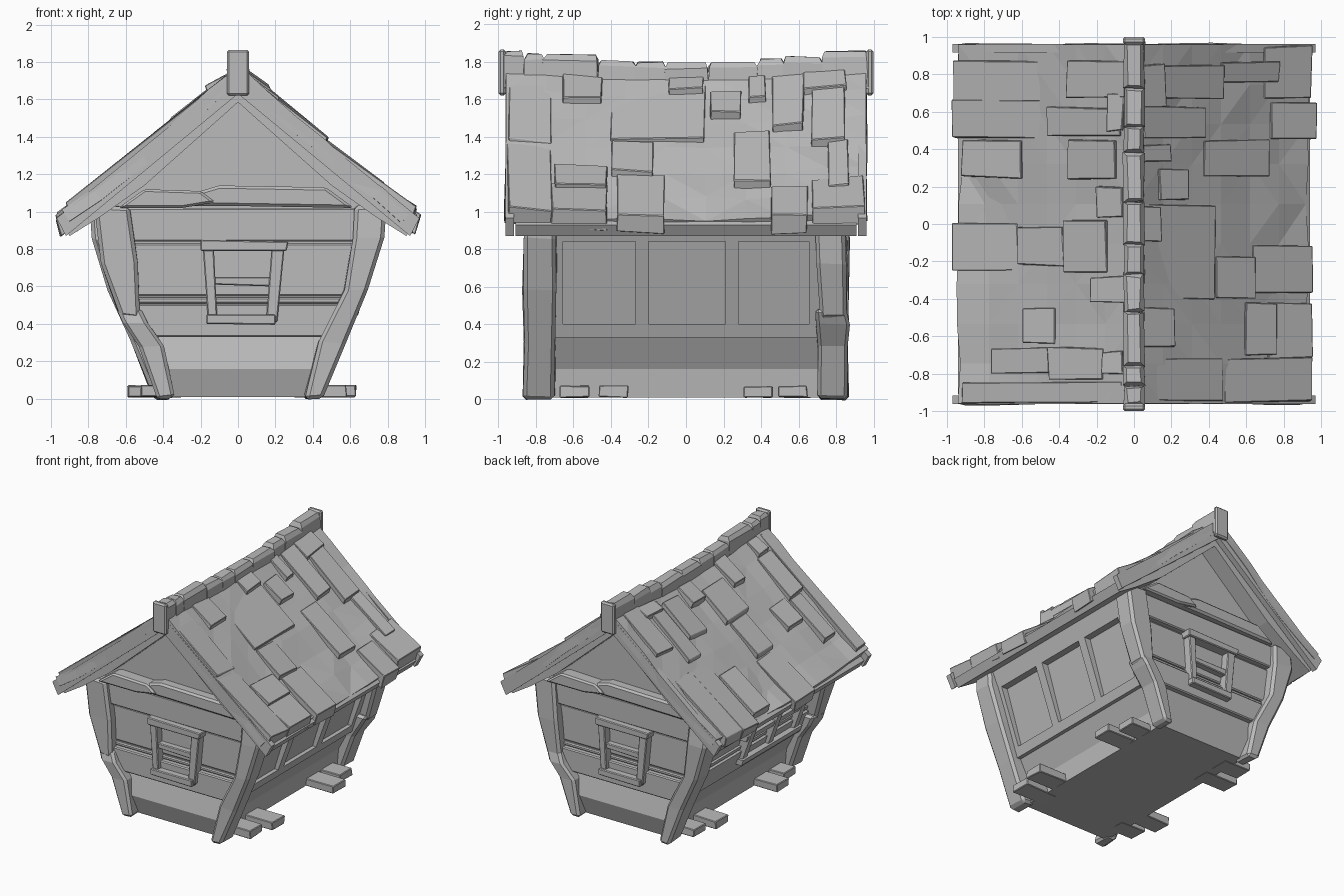
import bpy, bmesh, random
from mathutils import Vector

random.seed(4)
if "Cube" in bpy.data.objects:
    bpy.data.objects.remove(bpy.data.objects["Cube"], do_unlink=True)

wood = bpy.data.materials.new("weathered_grey")
wood.use_nodes = True
GREY = (0.5, 0.5, 0.5, 1)
wood.diffuse_color = GREY
wood.node_tree.nodes["Principled BSDF"].inputs["Base Color"].default_value = GREY


def rings(name, sections, turn=1, bevel=0, jitter=0, cap=True):
    """Skin matching point rings; turn=-1 spins the part half way round z."""
    bm = bmesh.new()
    loops = []
    for ring in sections:
        pts = [Vector(p) + Vector([random.uniform(-jitter, jitter) for _ in p]) for p in ring]
        loops.append([bm.verts.new((p.x * turn, p.y * turn, p.z)) for p in pts])
    for a, b in zip(loops, loops[1:]):
        for i in range(len(a)):
            j = (i + 1) % len(a)
            if cap or j:
                bm.faces.new((a[i], a[j], b[j], b[i]))
    if cap:
        bm.faces.new(loops[0][::-1])
        bm.faces.new(loops[-1])
        bmesh.ops.recalc_face_normals(bm, faces=bm.faces)
    mesh = bpy.data.meshes.new(name)
    bm.to_mesh(mesh)
    bm.free()
    mesh.materials.append(wood)
    obj = bpy.data.objects.new(name, mesh)
    bpy.context.collection.objects.link(obj)
    if bevel:
        mod = obj.modifiers.new("worn_edges", "BEVEL")
        mod.width, mod.segments = bevel, 1
    return obj


def prism(name, outline, y0, y1, **kw):
    """Extrude an x-z outline along y."""
    return rings(name, [[(x, y, z) for x, z in outline] for y in (y0, y1)], **kw)


def column(name, sections, **kw):
    """Stack rectangles (z, x0, x1, y0, y1)."""
    return rings(name, [[(a, c, z), (b, c, z), (b, d, z), (a, d, z)]
                        for z, a, b, c, d in sections], **kw)


def box(name, x0, x1, y0, y1, z0, z1, **kw):
    return column(name, [(z0, x0, x1, y0, y1), (z1, x0, x1, y0, y1)], **kw)


def wall_x(z):
    return 0.49 + (z - 0.33) * 0.36


def roof_z(x, y):
    return 1.79 - 0.88 * x + 0.15 * max(0, x - 0.7) - 0.05 * (1 - y * y)


# Body: flared walls with a bulging plinth, and a gable block above
column("house_body", [(z, -x, x, -y, y) for z, x, y in
       ((0.01, 0.385, 0.765), (0.16, 0.40, 0.815), (0.33, 0.49, 0.77), (1.0, 0.70, 0.77))])
prism("gable_block", [(-0.76, 0.98), (0.76, 0.98), (0, 1.66)], -0.77, 0.77)


def end_board(name, z0, z1, y, turn):
    a, b = wall_x(z0), wall_x(z1)
    prism(name, [(-a, z0), (a, z0), (b, z1), (-b, z1)], -y, -0.74, turn=turn, bevel=0.008)


def side_board(name, turn, y0, y1, z0, z1, depth):
    a, b = wall_x(z0), wall_x(z1)
    prism(name, [(a - 0.03, z0), (a + depth, z0), (b + depth, z1), (b - 0.03, z1)],
          y0, y1, turn=turn)


# Both ends: planks, crooked beam, window, corner posts, steps
for turn, end in ((1, "front"), (-1, "back")):
    end_board(end + "_top_plank", 0.84, 1.02, 0.815, turn)
    end_board(end + "_middle_plank", 0.55, 0.83, 0.785, turn)
    end_board(end + "_thin_plank", 0.51, 0.54, 0.79, turn)
    end_board(end + "_low_plank", 0.33, 0.505, 0.815, turn)
    prism(end + "_beam_left", [(-0.64, 1.02), (-0.3, 1.02), (-0.12, 1.05), (-0.2, 1.11),
          (-0.5, 1.12)], -0.87, -0.75, turn=turn, bevel=0.012)
    prism(end + "_beam_right", [(-0.28, 1.03), (0, 1.03), (0.62, 1.02), (0.47, 1.13),
          (-0.1, 1.14), (-0.2, 1.11)], -0.85, -0.75, turn=turn, bevel=0.015)
    # Window frame
    kw = dict(turn=turn, bevel=0.006)
    prism(end + "_window_left", [(-0.16, 0.41), (-0.11, 0.41), (-0.13, 0.83), (-0.19, 0.83)],
          -0.85, -0.76, **kw)
    prism(end + "_window_right", [(0.15, 0.41), (0.21, 0.41), (0.25, 0.82), (0.18, 0.82)],
          -0.85, -0.76, **kw)
    prism(end + "_window_head", [(-0.2, 0.79), (0.26, 0.79), (0.27, 0.84), (-0.2, 0.85)],
          -0.865, -0.76, **kw)
    prism(end + "_window_sill", [(-0.17, 0.40), (0.2, 0.395), (0.2, 0.45), (-0.17, 0.45)],
          -0.87, -0.76, **kw)
    prism(end + "_window_bar", [(-0.13, 0.61), (0.18, 0.60), (0.18, 0.65), (-0.13, 0.65)],
          -0.835, -0.76, **kw)
    # Notched post made of two timbers, and a single bent post
    column(end + "_post_upper", [(0.43, -0.63, -0.52, -0.86, -0.72),
           (0.72, -0.73, -0.54, -0.86, -0.70), (1.03, -0.77, -0.58, -0.85, -0.69)],
           turn=turn, bevel=0.02, jitter=0.008)
    column(end + "_post_lower", [(0, -0.43, -0.34, -0.86, -0.70),
           (0.28, -0.53, -0.40, -0.86, -0.70), (0.40, -0.61, -0.48, -0.87, -0.69),
           (0.48, -0.65, -0.52, -0.85, -0.69)], turn=turn, bevel=0.018, jitter=0.006)
    column(end + "_post_bent", [(0, 0.35, 0.45, -0.87, -0.70),
           (0.3, 0.43, 0.57, -0.86, -0.70), (0.58, 0.57, 0.69, -0.87, -0.69),
           (0.86, 0.61, 0.78, -0.87, -0.69), (1.03, 0.62, 0.79, -0.85, -0.70)],
           turn=turn, bevel=0.02, jitter=0.008)
    # Stub planks at ground level
    for y, reach in ((-0.595, 0.56), (-0.385, 0.61), (0.385, 0.61), (0.57, 0.54)):
        box("step_plank", 0.3, reach + 0.02 * turn, y - 0.077, y + 0.077, 0.01, 0.07,
            turn=turn, bevel=0.005, jitter=0.004)

# Left wall: framed panels
side_board("left_bottom_rail", 1, -0.72, 0.72, 0.33, 0.40, 0.03)
side_board("left_top_rail", 1, -0.72, 0.72, 0.84, 0.98, 0.03)
for y in (-0.69, -0.235, 0.245, 0.69):
    side_board("left_mullion", 1, y - 0.035, y + 0.035, 0.39, 0.85, 0.03)

# Right wall: planks and a wide window (half-turned, so y is reversed)
side_board("right_low_plank", -1, -0.72, 0.72, 0.335, 0.505, 0.03)
side_board("right_thin_plank", -1, -0.72, 0.72, 0.515, 0.545, 0.012)
side_board("right_top_plank", -1, -0.72, 0.72, 0.845, 0.98, 0.03)
for y in (-0.1, 0.225, 0.55):
    side_board("right_window_jamb", -1, y - 0.028, y + 0.028, 0.42, 0.83, 0.06)
for z, d in ((0.40, 0.08), (0.60, 0.05), (0.80, 0.08)):
    side_board("right_window_rail", -1, -0.15, 0.6, z, z + 0.045, d)

# Roof shingles as (inner x, outer x, y from, y to) on each slope
left_tiles = [(.04, .17, .63, .85), (.05, .48, .67, .85), (.47, .78, .76, .87),
              (.05, .38, .46, .63), (.05, .2, .33, .42), (.14, .29, .13, .29),
              (.04, .15, -.09, .09), (.44, .65, -.4, -.17), (.05, .22, -.66, -.45),
              (.6, .76, -.7, -.42), (.48, .95, -.95, -.72), (.38, .72, .25, .45),
              (.73, .98, .46, .65), (.64, .96, -.37, -.12), (.05, .44, -.4, .1),
              (.05, .48, -.95, -.72), (.72, .95, -.72, -.42), (.7, .95, .67, .95)]
right_tiles = [(.05, .36, .67, .87), (.5, .97, .66, .87), (.46, .97, .46, .66),
               (.08, .47, .47, .62), (.06, .15, .5, .7), (.6, .92, .25, .45),
               (.1, .36, .24, .45), (.06, .2, .04, .2), (.15, .38, -.26, .02),
               (.62, .98, -.25, 0), (.38, .63, -.22, -.02), (.05, .23, -.42, -.28),
               (.43, .6, -.64, -.45), (.46, .76, -.8, -.66), (.17, .46, -.83, -.66),
               (.06, .17, -.8, -.68), (.06, .92, -.95, -.85)]

for s, side, tiles in ((1, "left", left_tiles), (-1, "right", right_tiles)):
    # Uneven slope slab
    grid = []
    for i in range(7):
        x = 0.93 * i / 6
        row = []
        for k in range(10):
            y = -0.96 + 1.92 * k / 9
            wob = random.uniform(-0.02, 0.02)
            edge = wob if i == 6 else 0
            row.append((s * (x + edge), y, roof_z(x, y) + wob * 0.7))
        grid.append(row if s < 0 else row[::-1])
    slab = rings(side + "_roof_slope", grid, cap=False)
    slab.modifiers.new("facets", "TRIANGULATE")
    mod = slab.modifiers.new("thickness", "SOLIDIFY")
    mod.thickness, mod.offset = 0.075, 1 if slab.data.polygons[0].normal.z < 0 else -1
    # Under boards and rake edges
    prism(side + "_roof_boards", [(0, 1.68), (0, 1.585), (s * 0.5, 1.14), (s * 0.74, 0.97),
          (s * 0.90, 0.87), (s * 0.94, 0.93)], -0.91, 0.91)
    for y in (-0.94, 0.94):
        prism(side + "_rake_board", [(0, 1.755), (0, 1.63), (s * 0.92, 0.87),
              (s * 0.97, 0.965)], y - 0.022, y + 0.022)
    # Shingles sink into the slope at the top and lift at the lower end
    for x0, x1, y0, y1 in tiles:
        wide = (x1 - x0) * (y1 - y0) > 0.08
        section = []
        for x, up in ((x0, 0.0 if wide else 0.022), (x1, 0.035 if wide else 0.05)):
            section.append([(s * (x + dx), y, roof_z(x, y) + h) for dx, y, h in
                            ((-0.03, y0, -0.05), (-0.03, y1, -0.05), (0, y1, up), (0, y0, up))])
        rings(side + "_shingle", section, jitter=0.008, bevel=0.004)

# Ridge: end blocks and a row of worn cap timbers
for y in (-0.98, 0.98):
    box("ridge_end", -0.06, 0.06, y - 0.02, y + 0.02, 1.62, 1.865, bevel=0.012)
y = -0.97
while y < 0.96:
    y1 = min(y + random.uniform(0.1, 0.3), 0.97)
    top = 1.785 + 0.07 * max(abs(y), abs(y1)) ** 2 + random.uniform(0, 0.012)
    column("ridge_cap", [(1.66, -0.055, 0.055, y, y1), (top - 0.03, -0.055, 0.055, y, y1),
           (top, -0.035, 0.035, y + 0.015, y1 - 0.015)], jitter=0.006)
    y = y1
